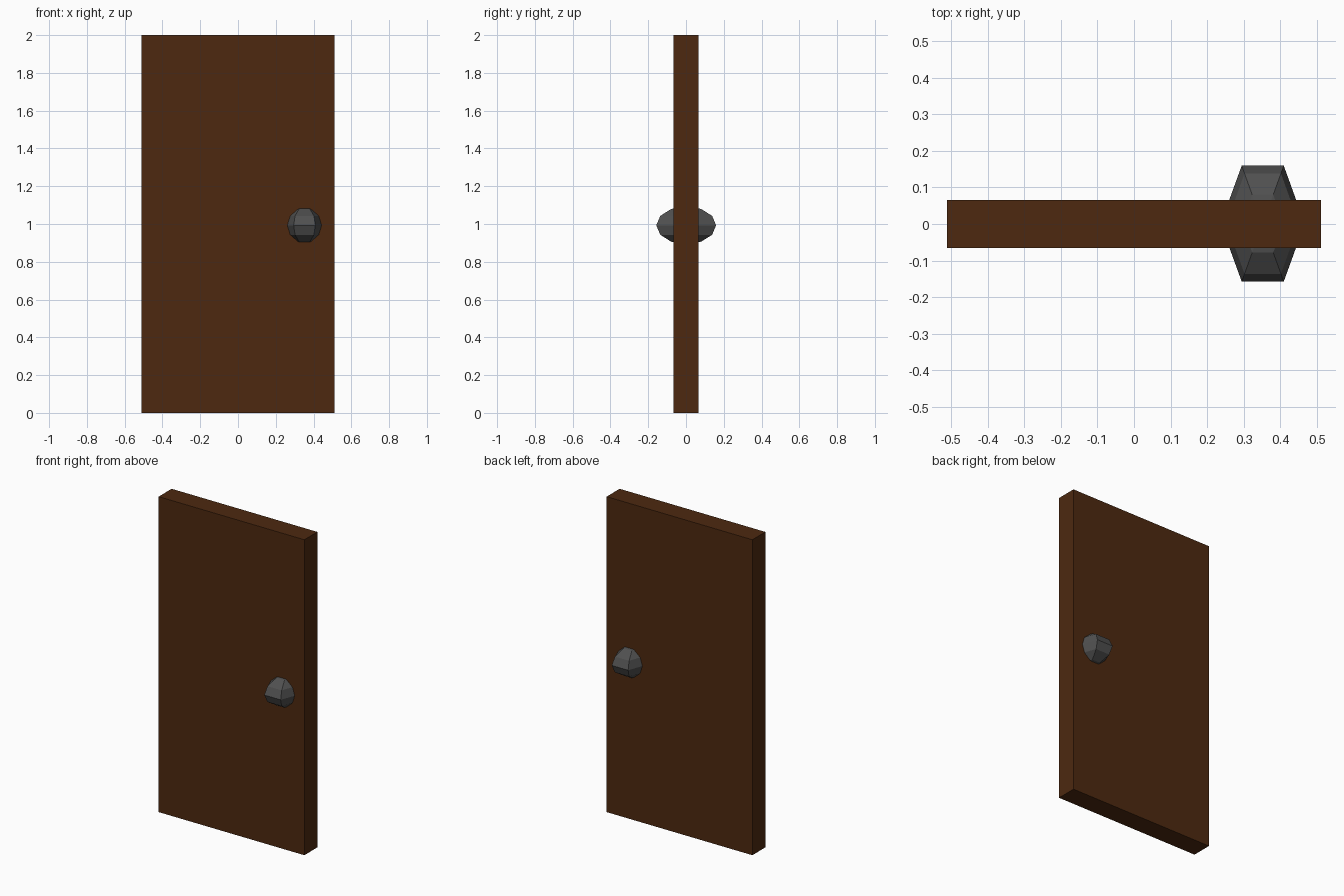
import bpy, bmesh
from math import sin, cos, pi

if "Cube" in bpy.data.objects:
    bpy.data.objects.remove(bpy.data.objects["Cube"])


def finish(bm, name, color):
    bmesh.ops.recalc_face_normals(bm, faces=bm.faces)
    mesh = bpy.data.meshes.new(name)
    bm.to_mesh(mesh)
    bm.free()
    mat = bpy.data.materials.new(name + "_material")
    mat.diffuse_color = (*color, 1)
    mat.use_nodes = True
    mat.node_tree.nodes["Principled BSDF"].inputs["Base Color"].default_value = mat.diffuse_color
    mesh.materials.append(mat)
    obj = bpy.data.objects.new(name, mesh)
    bpy.context.collection.objects.link(obj)
    return obj


# Door slab
bm = bmesh.new()
bmesh.ops.create_cube(bm, size=1)
bmesh.ops.scale(bm, vec=(1.022, 0.13, 2), verts=bm.verts)
bmesh.ops.translate(bm, vec=(0, 0, 1), verts=bm.verts)
finish(bm, "door_slab", (0.075, 0.022, 0.005))

# Knob: six-sided, six-ring sphere stretched through the slab
N = 6
CENTER, RADII = (0.352, 0.001, 0.993), (0.115, 0.183, 0.1)


def point(lat, lon):
    unit = (cos(lat) * cos(lon), cos(lat) * sin(lon), sin(lat))
    return [c + r * u for c, r, u in zip(CENTER, RADII, unit)]


bm = bmesh.new()
rings = [[bm.verts.new(point(i * pi / 6, j * 2 * pi / N)) for j in range(N)]
         for i in range(-2, 3)]
bottom, top = bm.verts.new(point(-pi / 2, 0)), bm.verts.new(point(pi / 2, 0))
for j in range(N):
    k = (j + 1) % N
    for a, b in zip(rings, rings[1:]):
        bm.faces.new((a[j], a[k], b[k], b[j]))
    bm.faces.new((bottom, rings[0][k], rings[0][j]))
    bm.faces.new((top, rings[-1][j], rings[-1][k]))
finish(bm, "door_knob", (0.08, 0.08, 0.08))
